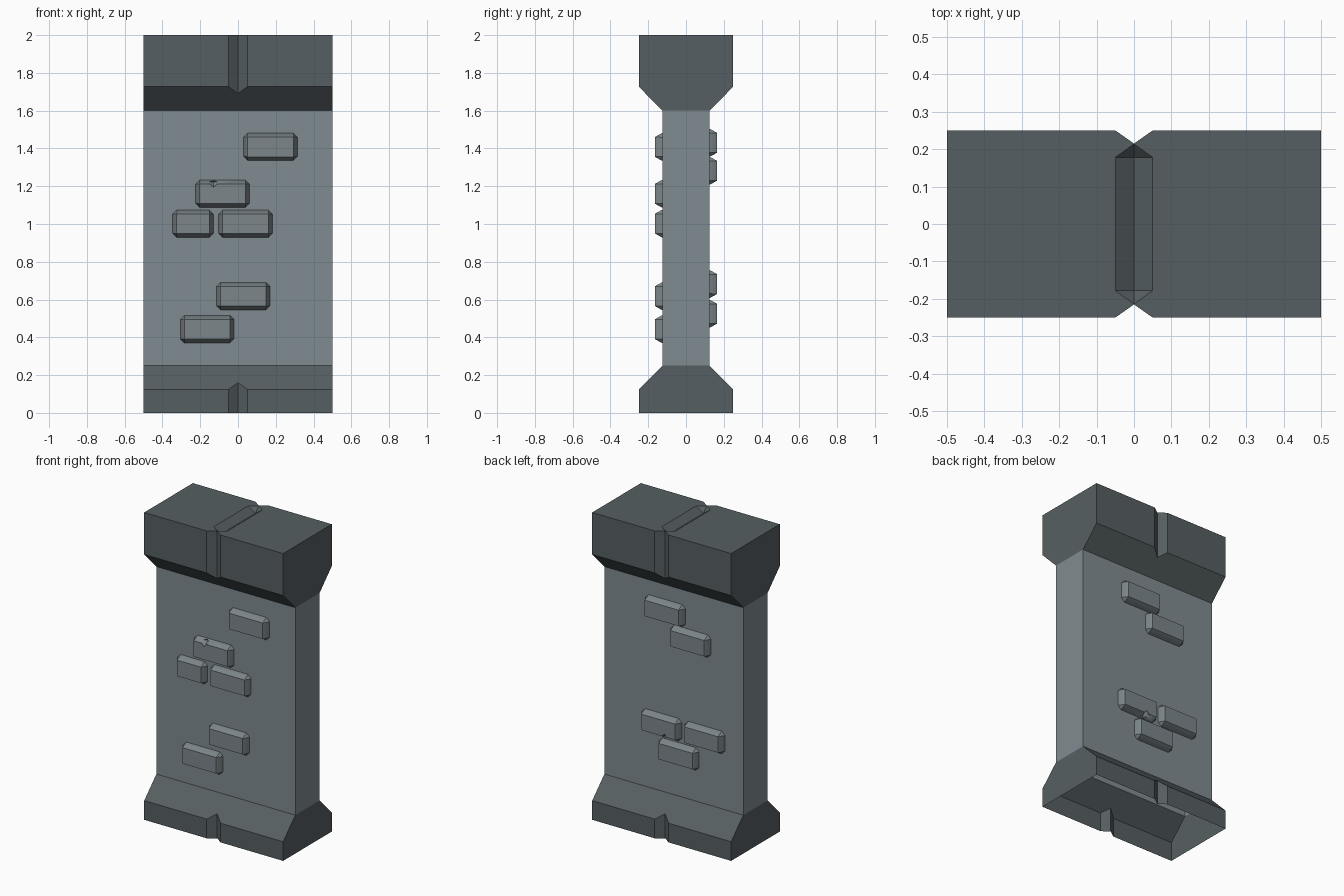
import bpy, bmesh, math
from mathutils import Vector

if "Cube" in bpy.data.objects:
    bpy.data.objects.remove(bpy.data.objects["Cube"])


def srgb(r, g, b):
    f = lambda c: c / 12.92 if c <= 0.04045 else ((c + 0.055) / 1.055) ** 2.4
    return [f(c / 255) for c in (r, g, b)] + [1.0]


def material(name, rgb):
    m = bpy.data.materials.new(name)
    m.diffuse_color = srgb(*rgb)
    m.use_nodes = True
    m.node_tree.nodes["Principled BSDF"].inputs["Base Color"].default_value = m.diffuse_color
    return m


DARK = material("dark stone", (86, 95, 98))
LIGHT = material("light stone", (128, 139, 144))
BRICK = material("brick stone", (124, 134, 138))


def finish(bm, name, mat=None):
    bmesh.ops.recalc_face_normals(bm, faces=bm.faces[:])
    me = bpy.data.meshes.new(name)
    bm.to_mesh(me)
    bm.free()
    ob = bpy.data.objects.new(name, me)
    bpy.context.collection.objects.link(ob)
    if mat:
        me.materials.append(mat)
    return ob


def slab(name, half, mat):
    """Mirror a half (y, z) profile and extrude it along x."""
    bm = bmesh.new()
    pts = half + [(-y, z) for y, z in reversed(half)]
    face = bm.faces.new([bm.verts.new((-0.5, y, z)) for y, z in pts])
    ext = bmesh.ops.extrude_face_region(bm, geom=[face], use_keep_orig=True)
    moved = [v for v in ext["geom"] if isinstance(v, bmesh.types.BMVert)]
    bmesh.ops.translate(bm, verts=moved, vec=(1, 0, 0))
    return finish(bm, name, mat)


def hull(name, pts, mat=None):
    bm = bmesh.new()
    verts = [bm.verts.new(p) for p in pts]
    bmesh.ops.convex_hull(bm, input=verts)
    bmesh.ops.dissolve_limit(bm, angle_limit=math.radians(1),
                             verts=bm.verts[:], edges=bm.edges[:])
    return finish(bm, name, mat)


def cut(ob, cutter):
    mod = ob.modifiers.new("cut", 'BOOLEAN')
    mod.operation = 'DIFFERENCE'
    mod.solver = 'EXACT'
    mod.object = cutter
    bpy.context.view_layer.objects.active = ob
    bpy.ops.object.modifier_apply(modifier=mod.name)
    bpy.data.objects.remove(cutter)


def open_ends(ob, levels):
    """Remove the level faces at the given heights, leaving a hollow shell."""
    bm = bmesh.new()
    bm.from_mesh(ob.data)
    gone = [f for f in bm.faces if abs(f.normal.z) > 0.99
            and any(abs(f.calc_center_median().z - z) < 0.001 for z in levels)]
    bmesh.ops.delete(bm, geom=gone, context='FACES')
    bm.to_mesh(ob.data)
    bm.free()


# Base, wall and cap
base = slab("base", [(0.25, 0), (0.25, 0.125), (0.125, 0.25)], DARK)
wall = slab("wall", [(0.125, 0.25), (0.125, 1.6)], LIGHT)
cap = slab("cap", [(0.125, 1.6), (0.25, 1.727), (0.25, 2.0)], DARK)

# Upright V notches, front and back
for ob in (base, cap):
    for s in (-1, 1):
        cut(ob, hull("notch_cutter", [(x, s * y, z) for z in (-0.1, 2.1)
                                      for x, y in ((0, 0.215), (0.1, 0.285), (-0.1, 0.285))]))

# Long groove with pointed ends in the top
groove = []
for s in (-1, 1):
    groove += [(0, s * 0.214, 2), (0.05, s * 0.178, 2), (-0.05, s * 0.178, 2),
               (0, s * 0.178, 1.965), (0, s * 0.178, 2.035)]
cut(cap, hull("groove_cutter", groove))

open_ends(base, (0, 0.25))
open_ends(wall, (0.25, 1.6))
open_ends(cap, (1.6,))


# Raised bricks with sloping sides and clipped corners
def brick(name, x, z, side, w=0.285, chip=None):
    h, c, inset = 0.146, 0.022, 0.021
    pts = []
    for sx in (-1, 1):
        for sz in (-1, 1):
            for dx, dz in ((c, 0), (0, c)):
                for y in (0.12, 0.128):
                    pts.append((x + sx * (w / 2 - dx), side * y, z + sz * (h / 2 - dz)))
            pts.append((x + sx * (w / 2 - inset), side * 0.165, z + sz * (h / 2 - inset)))
    ob = hull(name, pts, BRICK)
    if chip:  # small chip broken out of an edge
        ctr = Vector((chip[0], side * 0.158, chip[1]))
        axes = [Vector(a) for a in ((1, 0, 0), (0, 1, 0), (0, 0, 1))]
        cut(ob, hull("chip_cutter", [ctr + a * s * 0.035 for a in axes for s in (-1, 1)]))
    bpy.ops.object.select_all(action='DESELECT')
    ob.select_set(True)
    bpy.context.view_layer.objects.active = ob
    bpy.ops.object.shade_smooth_by_angle(angle=math.radians(40))


front = [(0.172, 1.408), (-0.082, 1.16), (-0.238, 1.002), (0.04, 1.002),
         (0.028, 0.618), (-0.163, 0.443)]
back = [(0.06, 1.43), (-0.125, 1.282), (0.085, 0.682), (-0.225, 0.682), (-0.04, 0.525)]
for i, (x, z) in enumerate(front):
    brick(f"front_brick_{i + 1}", x, z, -1, 0.215 if i == 2 else 0.285,
          (-0.13, 1.222) if i == 1 else None)
for i, (x, z) in enumerate(back):
    brick(f"back_brick_{i + 1}", x, z, 1, 0.285, (0.04, 0.62) if i == 2 else None)
